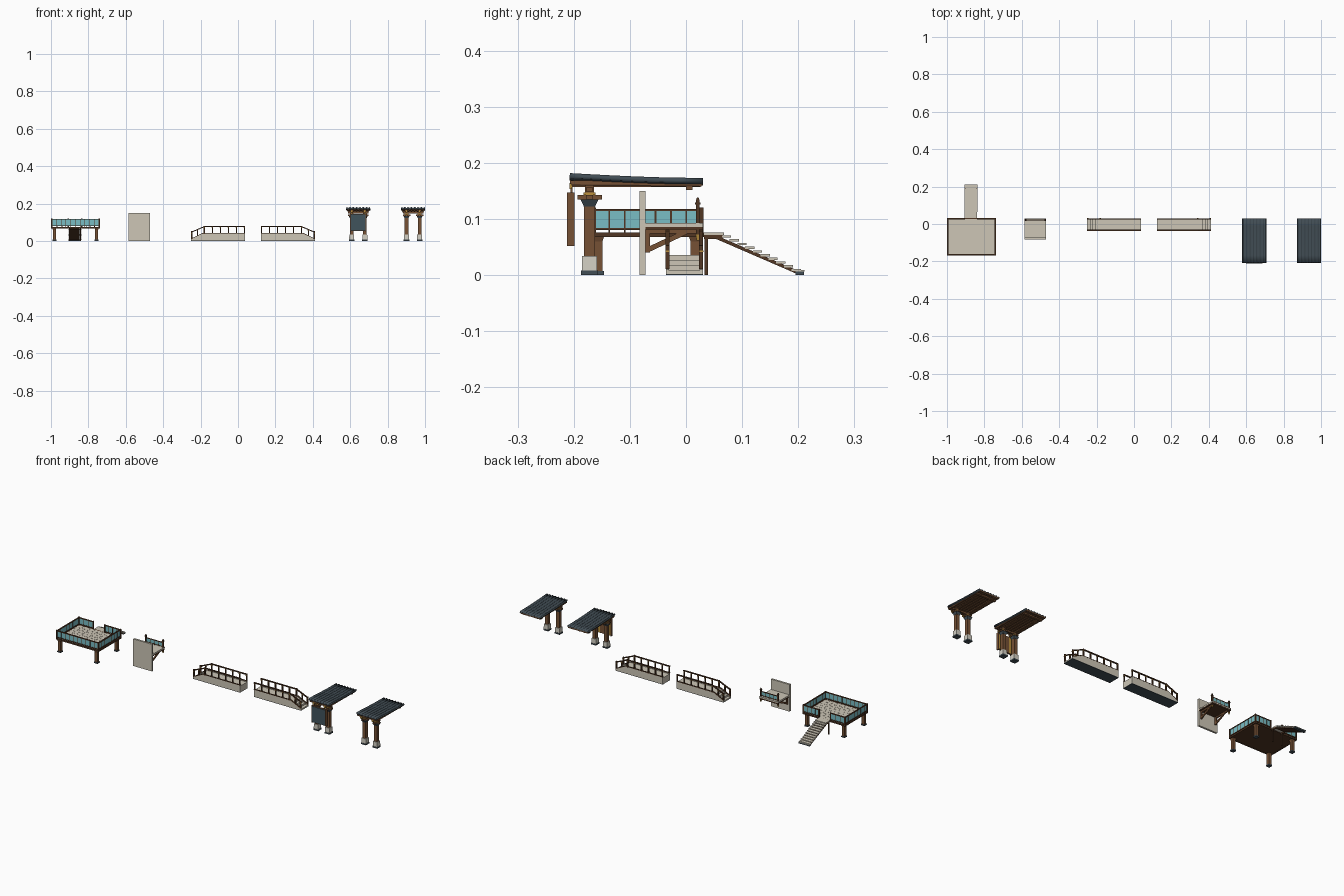
import bpy, bmesh, math
from mathutils import Vector, Matrix

if "Cube" in bpy.data.objects:
    bpy.data.objects.remove(bpy.data.objects["Cube"])


def mat(name, hexcol):
    m = bpy.data.materials.new(name)
    lin = [(int(hexcol[i:i + 2], 16) / 255) ** 2.2 for i in (0, 2, 4)]
    m.diffuse_color = (*lin, 1)
    m.use_nodes = True
    m.node_tree.nodes["Principled BSDF"].inputs["Base Color"].default_value = m.diffuse_color
    return m


STONE = mat("warm_stone", "CCC5B5")
PALE = mat("pale_plinth", "D2CEC2")
WOOD = mat("mid_wood", "755238")
DARK = mat("dark_wood", "523928")
TEAL = mat("teal_panel", "79BCC4")
SLATE = mat("slate_tile", "434E55")
GOLD = mat("gold_trim", "B98F40")
BOARD = mat("board_blue", "42545D")


class Part:
    """Collects primitives of one colour into one object."""
    def __init__(self, name, material):
        self.name, self.mat, self.bm = name, material, bmesh.new()

    def box(self, x0, x1, y0, y1, z0, z1):
        m = Matrix.Translation(((x0 + x1) / 2, (y0 + y1) / 2, (z0 + z1) / 2)) @ \
            Matrix.Diagonal((x1 - x0, y1 - y0, z1 - z0, 1))
        bmesh.ops.create_cube(self.bm, size=1, matrix=m)
        return self

    def post(self, x, y, z0, z1, w, w_top=None):
        r = math.sqrt(0.5)
        m = Matrix.Translation((x, y, (z0 + z1) / 2)) @ Matrix.Rotation(math.pi / 4, 4, 'Z')
        bmesh.ops.create_cone(self.bm, cap_ends=True, segments=4, radius1=w * r,
                              radius2=(w_top or w) * r, depth=z1 - z0, matrix=m)
        return self

    def beam(self, a, b, w, h):
        a, b = Vector(a), Vector(b)
        d = b - a
        q = d.to_track_quat('X', 'Z').to_matrix().to_4x4()
        m = Matrix.Translation((a + b) / 2) @ q @ Matrix.Diagonal((d.length, w, h, 1))
        bmesh.ops.create_cube(self.bm, size=1, matrix=m)
        return self

    def prism(self, pts, axis, a, b):
        """Extrude a 2D profile (other axis, z) along x or y from a to b."""
        f = (lambda t, p: (t, p[0], p[1])) if axis == 'x' else (lambda t, p: (p[0], t, p[1]))
        va = [self.bm.verts.new(f(a, p)) for p in pts]
        vb = [self.bm.verts.new(f(b, p)) for p in pts]
        self.bm.faces.new(va)
        self.bm.faces.new(vb[::-1])
        for i in range(len(pts)):
            j = (i + 1) % len(pts)
            self.bm.faces.new((va[i], vb[i], vb[j], va[j]))
        return self

    def done(self):
        bmesh.ops.recalc_face_normals(self.bm, faces=self.bm.faces)
        me = bpy.data.meshes.new(self.name)
        self.bm.to_mesh(me)
        self.bm.free()
        me.materials.append(self.mat)
        ob = bpy.data.objects.new(self.name, me)
        bpy.context.collection.objects.link(ob)
        return ob


def panel_rail(name, p0, p1, z0, z1, n, w=.007):
    """Railing of n teal panels between slim posts with top and bottom rails."""
    a, b = Vector((*p0, 0)), Vector((*p1, 0))
    frame, glass = Part(name + "_frame", DARK), Part(name + "_panels", TEAL)
    for z, rw, h in ((z1 - 0.002, w, 0.004), (z0 + 0.006, w * .8, 0.004)):
        frame.beam(a + Vector((0, 0, z)), b + Vector((0, 0, z)), rw, h)
    for i in range(n + 1):
        p = a.lerp(b, i / n)
        end = i in (0, n)
        frame.post(p.x, p.y, z0, z1 + (.002 if end else 0), .007 if end else .003)
    zm = (z0 + z1) / 2 + 0.002
    glass.beam(a + Vector((0, 0, zm)), b + Vector((0, 0, zm)), 0.002, z1 - z0 - 0.012)
    frame.done()
    glass.done()


# --- Raised platform: deck, tiles, legs, railings
PX0, PX1, PY0, PY1, PC = -1.0, -0.738, -0.168, 0.032, -0.872
Part("platform_deck", STONE).box(PX0 + .006, PX1 - .006, PY0 + .006, PY1 - .006, .072, .0755).done()
tiles = Part("platform_tiles", STONE)
for i in range(10):
    for j in range(8):
        x, y = PX0 + .011 + i * .024, PY0 + .010 + j * .0226
        tiles.box(x, x + .0232, y, y + .0218, .0755, .076)
tiles.done()
edge = Part("platform_beams", DARK)
edge.box(PX0 + .004, PX1 - .004, PY0 + .004, PY1 - .004, .069, .073)
for y in (PY0, PY1 - .006):
    edge.box(PX0, PX1, y, y + .006, .068, .076)
for x in (PX0, PX1 - .006):
    edge.box(x, x + .006, PY0, PY1, .068, .076)
edge.done()
legs, feet = Part("platform_legs", WOOD), Part("platform_feet", SLATE)
for x in (PX0 + .018, PX1 - .018):
    for y in (PY0 + .011, PY1 - .016):
        legs.post(x, y, .006, .069, .016)
        legs.post(x, y, .060, .069, .016, .022)
        feet.post(x, y, 0, .007, .021)
legs.done()
feet.done()
c = .004
panel_rail("platform_front_rail", (PX0 + c, PY0 + c), (PX1 - c, PY0 + c), .076, .118, 10)
panel_rail("platform_left_rail", (PX0 + c, PY0 + c), (PX0 + c, PY1 - c), .076, .118, 7)
panel_rail("platform_right_rail", (PX1 - c, PY0 + c), (PX1 - c, PY1 - c), .076, .118, 7)
panel_rail("platform_back_rail_a", (PX0 + c, PY1 - c), (PC - .036, PY1 - c), .076, .118, 3)
panel_rail("platform_back_rail_b", (PC + .036, PY1 - c), (PX1 - c, PY1 - c), .076, .118, 4)

# --- Back stair of the platform with a dark sloping underside
treads, strings = Part("platform_stair_treads", STONE), Part("platform_stair_stringers", DARK)
treads.box(PC - .033, PC + .033, PY1 - .01, .068, .071, .076)
for i in range(10):
    y, z = .064 + i * .0138, .0705 - i * .0066
    treads.box(PC - .034, PC + .034, y, y + .0165, z - .004, z)
treads.box(PC - .034, PC + .034, .195, .211, .006, .009)
strings.beam((PC, .058, .065), (PC, .202, .003), .050, .002)
for s in (-1, 1):
    x = PC + s * .029
    strings.beam((x, .055, .067), (x, .203, .003), .005, .006)
    strings.box(x - .003, x + .003, PY1, .066, .064, .071)
    strings.post(x, .036, 0, .07, .006)
treads.done()
strings.done()
Part("platform_stair_foot", SLATE).box(PC - .033, PC + .033, .195, .210, 0, .006).done()

# --- Wall section with balcony
BX, BH = -0.5275, .0575
Part("balcony_wall", STONE).box(BX - BH, BX + BH, -.083, -.072, 0, .15).done()
Part("balcony_floor", STONE).box(BX - BH, BX + BH, -.072, .030, .086, .093).done()
beams = Part("balcony_beams", DARK)
beams.box(BX - BH, BX + BH, .022, .029, .079, .086)
beams.box(BX - BH + .001, BX + BH - .001, -.072, .026, .081, .0865)
beams.done()
br = Part("balcony_brackets", WOOD)
for s in (-1, 1):
    x = BX + s * .045
    br.box(x - .004, x + .004, -.072, .022, .074, .082)
    br.box(x - .004, x + .004, -.072, -.064, .04, .075)
    br.beam((x, -.068, .045), (x, .0, .077), .006, .009)
br.done()
panel_rail("balcony_rail", (BX - .052, .021), (BX + .052, .021), .092, .121, 4, .004)
newel, knob = Part("balcony_newels", DARK), Part("balcony_pendants", GOLD)
for s in (-1, 1):
    newel.post(BX + s * .053, .021, .072, .132, .007).post(BX + s * .053, .021, .126, .129, .010)
    newel.post(BX + s * .053, .021, .132, .138, .007, .003)
    knob.post(BX + s * .053, .021, .062, .072, .004, .008)
newel.done()
knob.done()


# --- Stone walkways with steps at one end
def walkway(name, x_step, s):
    """x_step is the foot of the steps; s points toward the flat end."""
    L, Y0, Y1, H, R = .290, -.036, .030, .037, .062
    X = lambda d: x_step + s * d
    prof = [(X(L), .002), (X(0), .002)]
    for i in range(4):
        prof += [(X(i * R / 4), (i + 1) * H / 4 - .001), (X((i + 1) * R / 4), (i + 1) * H / 4 - .001)]
    prof.append((X(L), H - .001))
    Part(name + "_body", STONE).prism(prof, 'y', Y0 + .006, Y1 - .006).done()
    xa, xb = sorted((X(0), X(L)))
    Part(name + "_underside", SLATE).box(xa, xb, Y0, Y1, 0, .002).done()
    cheek = [(X(0), .002), (X(0), .010), (X(R), H + .003), (X(L), H + .003), (X(L), .002)]
    curbs = Part(name + "_curbs", STONE)
    rail, caps = Part(name + "_rails", DARK), Part(name + "_gold_collars", GOLD)
    for y in (Y0, Y1 - .006):
        curbs.prism(cheek, 'y', y, y + .006)
        yc = y + .003
        rail.beam((X(.002), yc, .047), (X(R + .01), yc, .077), .007, .005)
        rail.beam((X(R + .009), yc, .077), (X(L), yc, .077), .007, .005)
        rail.beam((X(.002), yc, .012), (X(R), yc, H + .004), .007, .003)
        rail.beam((X(R), yc, H + .004), (X(L), yc, H + .004), .007, .003)
        for d in [.004, .036] + [R + .01 + k * .0428 for k in range(6)]:
            t = min(d / R, 1)
            zb, zt = .010 + t * .028, .047 + min(d / (R + .01), 1) * .030
            big = d < .01 or abs(d - R - .01) < .001
            rail.post(X(d), yc, zb, zt + (.004 if big else 0), .007 if big else .006)
            caps.post(X(d), yc, zt - .008, zt - .005, .0078 if big else .0068)
    curbs.done()
    rail.done()
    caps.done()


walkway("left_walkway", -.252, 1)
walkway("right_walkway", .412, -1)


# --- Tiled canopies on two columns
def canopy(name, cx, board):
    W, yf, yb = .062, -.207, .030
    stone, wood = Part(name + "_plinths", PALE), Part(name + "_columns", WOOD)
    dark, gold = Part(name + "_bases_and_capitals", SLATE), Part(name + "_trim", GOLD)
    for s in (-1, 1):
        x, y = cx + s * .035, -.172
        dark.post(x, y, 0, .008, .030)
        stone.post(x, y, .008, .034, .027, .026)
        wood.post(x, y, .034, .124, .019)
        dark.post(x, y, .122, .135, .020, .032)
        wood.box(x - .020, x + .020, y - .006, y + .006, .135, .143)
        wood.box(x - .006, x + .006, y - .021, y + .022, .135, .143)
        wood.post(x, y, .143, .162, .016)
        wood.box(x - .005, x + .005, yf + .004, yb - .004, .157, .164)
        gold.box(x - .006, x + .006, yf - .001, yf + .004, .153, .164)
        gold.post(x, y, .143, .147, .021)
    wood.box(cx - .055, cx + .055, -.177, -.167, .148, .157)
    wood.box(cx - .056, cx + .056, 0, .012, .152, .160)
    for p in (stone, wood, dark, gold):
        p.done()
    # roof boarding and rafters below the tiles
    under = Part(name + "_roof_boards", WOOD)
    under.prism([(yf, .162), (yb, .160), (yb, .166), (yf, .169)], 'x', cx - W + .002, cx + W - .002)
    under.done()
    rafters = Part(name + "_rafters", DARK)
    for k in range(8):
        x = cx - W + .006 + k * (2 * W - .012) / 7
        rafters.beam((x, yf + .003, .162), (x, yb - .002, .160), .004, .005)
    rafters.done()
    # one smooth corrugated tile sheet, thickened downward
    roof = Part(name + "_roof_tiles", SLATE)
    nx, ny, waves = 56, 6, 7
    rows = [[roof.bm.verts.new((cx - W + 2 * W * i / nx, yf + (yb - yf) * j / ny,
                                .1795 - .0085 * math.sin(j / ny * math.pi / 2)
                                + .0022 * math.cos(2 * math.pi * waves * i / nx)))
             for i in range(nx + 1)] for j in range(ny + 1)]
    for j in range(ny):
        for i in range(nx):
            roof.bm.faces.new((rows[j][i], rows[j][i + 1], rows[j + 1][i + 1], rows[j + 1][i]))
    ob = roof.done()
    if ob.data.polygons[0].normal.z < 0:
        ob.data.flip_normals()
    sol = ob.modifiers.new("thickness", 'SOLIDIFY')
    sol.thickness, sol.offset = .009, -1
    bpy.context.view_layer.objects.active = ob
    ob.select_set(True)
    bpy.ops.object.shade_smooth_by_angle(angle=math.radians(50))
    ob.select_set(False)
    # hanging board on the front
    if board:
        fr = Part(name + "_board_frame", WOOD)
        fr.box(cx - .043, cx + .043, -.209, -.200, .054, .145)
        for s in (-1, 1):
            fr.box(cx + s * .042 - .002, cx + s * .042 + .002, -.212, -.1985, .052, .147)
            fr.box(cx + s * .030 - .002, cx + s * .030 + .002, -.206, -.202, .144, .164)
        fr.done()
        Part(name + "_board_face", BOARD).box(cx - .040, cx + .040, -.212, -.208, .056, .143).done()
        trim = Part(name + "_board_trim", GOLD)
        for s in (-1, 1):
            trim.box(cx + s * .032 - .008, cx + s * .032 + .008, -.201, -.199, .056, .143)
        trim.done()


canopy("board_canopy", .643, True)
canopy("plain_canopy", .936, False)
